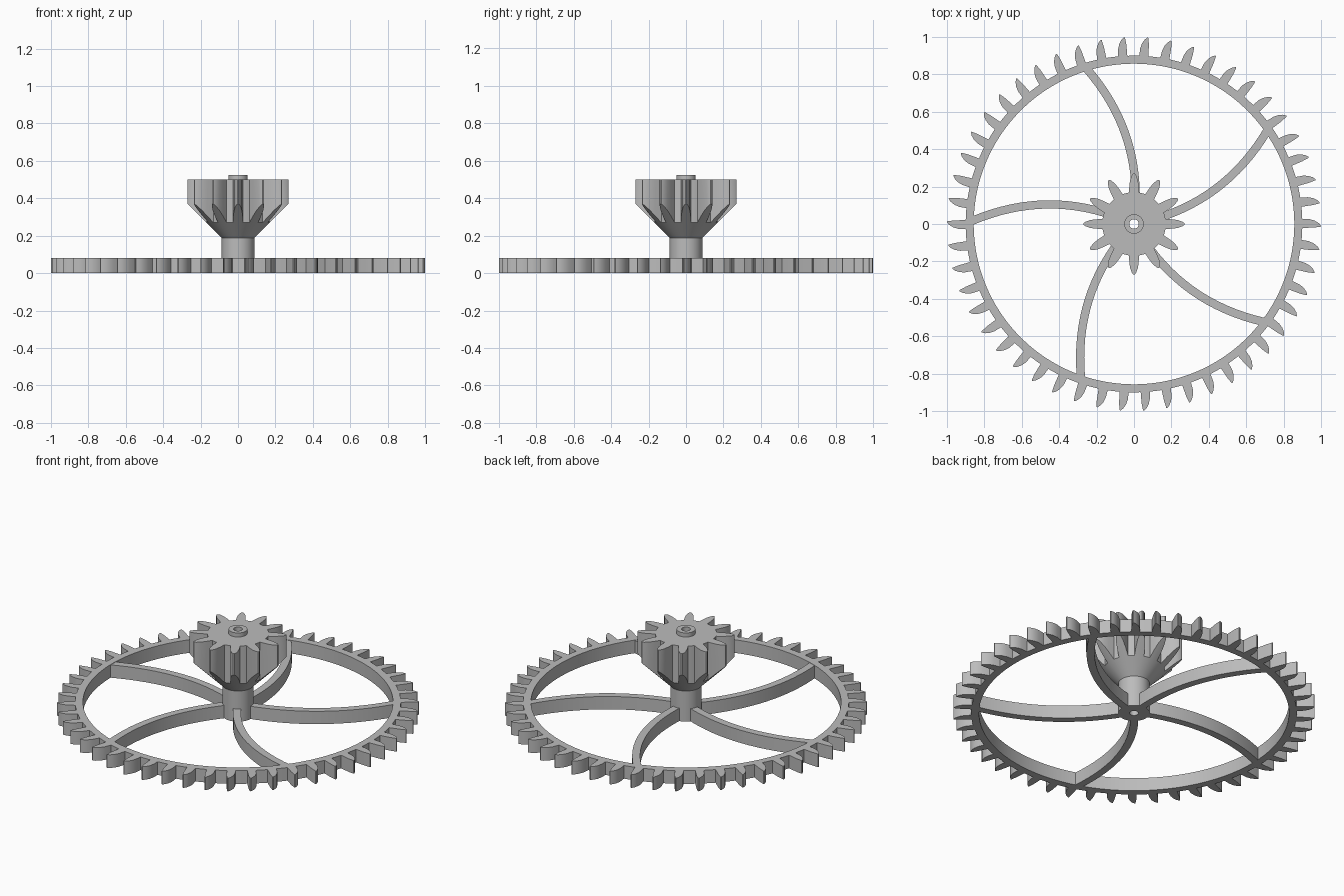
import bpy, bmesh, math

if "Cube" in bpy.data.objects:
    bpy.data.objects.remove(bpy.data.objects["Cube"], do_unlink=True)

steel = bpy.data.materials.new("grey metal")
steel.use_nodes = True
GREY = (0.5, 0.5, 0.5, 1)
steel.diffuse_color = GREY
steel.node_tree.nodes["Principled BSDF"].inputs["Base Color"].default_value = GREY


def finish(name, bm):
    bmesh.ops.recalc_face_normals(bm, faces=bm.faces)
    mesh = bpy.data.meshes.new(name)
    bm.to_mesh(mesh)
    bm.free()
    mesh.materials.append(steel)
    ob = bpy.data.objects.new(name, mesh)
    bpy.context.collection.objects.link(ob)
    bpy.ops.object.select_all(action='DESELECT')
    ob.select_set(True)
    bpy.context.view_layer.objects.active = ob
    bpy.ops.object.shade_smooth_by_angle(angle=math.radians(30))
    return ob


def skin(bm, sections, closed):
    """Join equal closed cross-sections with quads, capping open ends."""
    loops = [[bm.verts.new(p) for p in s] for s in sections]
    n = len(loops[0])
    for i in range(len(loops) if closed else len(loops) - 1):
        a, b = loops[i], loops[(i + 1) % len(loops)]
        for j in range(n):
            k = (j + 1) % n
            bm.faces.new((a[j], a[k], b[k], b[j]))
    if not closed:
        bm.faces.new(loops[0])
        bm.faces.new(loops[-1])


def polar(r, a, z):
    return (r * math.cos(a), r * math.sin(a), z)


def gear(name, teeth, first, tooth, root, inner, top, bottom):
    """Toothed ring; tooth is (clockwise offset, radius) and bottom(r) gives the underside."""
    pitch = 2 * math.pi / teeth
    outline = []
    for i in range(teeth):
        c = first - i * pitch
        pts = [(c - t / r, r) for t, r in tooth]
        gap_start, gap_end = pts[-1][0], pts[0][0] - pitch
        pts += [(gap_start + (gap_end - gap_start) * f, root) for f in (0.33, 0.67)]
        outline += pts
    bm = bmesh.new()
    skin(bm, [[polar(inner, a, bottom(inner)), polar(r, a, bottom(r)),
               polar(r, a, top), polar(inner, a, top)] for a, r in outline], True)
    return finish(name, bm)


# Large toothed rim with leaning teeth
rim_tooth = [(-0.036, 0.9), (-0.034, 0.94), (-0.026, 0.967), (-0.013, 0.988),
             (0.001, 1.0), (0.006, 0.998), (0.011, 0.96), (0.013, 0.9)]
gear("toothed_rim", 50, math.radians(-0.5), rim_tooth, 0.9, 0.857, 0.08, lambda r: 0)

# Small pinion, its underside cut to a 45 degree cone
half = [(-0.027, 0.17), (-0.025, 0.205), (-0.021, 0.235), (-0.012, 0.26), (-0.004, 0.27)]
pinion_tooth = half + [(-t, r) for t, r in reversed(half)]
gear("pinion", 12, 0, pinion_tooth, 0.17, 0.05, 0.5, lambda r: r + 0.1)

# Hollow shaft with a narrow collar on top
profile = [(0.025, 0), (0.087, 0), (0.087, 0.19), (0.052, 0.19), (0.052, 0.525), (0.025, 0.525)]
bm = bmesh.new()
skin(bm, [[polar(r, 2 * math.pi * i / 48, z) for r, z in profile] for i in range(48)], True)
finish("shaft", bm)

# Five curved spokes
STEPS, LENGTH, BOW, HALF_WIDTH = 16, 0.87, 0.097, 0.022
for s in range(5):
    turn = math.radians(179 - 72 * s)
    sections = []
    for i in range(STEPS + 1):
        u = 0.06 + (1 - 0.06) * i / STEPS
        x, y = LENGTH * u, -BOW * 4 * u * (1 - u)
        slope = math.atan2(-BOW * 4 * (1 - 2 * u), LENGTH)
        nx, ny = -math.sin(slope) * HALF_WIDTH, math.cos(slope) * HALF_WIDTH
        sections.append([(x - nx, y - ny, 0), (x + nx, y + ny, 0),
                         (x + nx, y + ny, 0.078), (x - nx, y - ny, 0.078)])
    bm = bmesh.new()
    skin(bm, sections, False)
    ob = finish(f"spoke_{s + 1}", bm)
    ob.rotation_euler.z = turn
